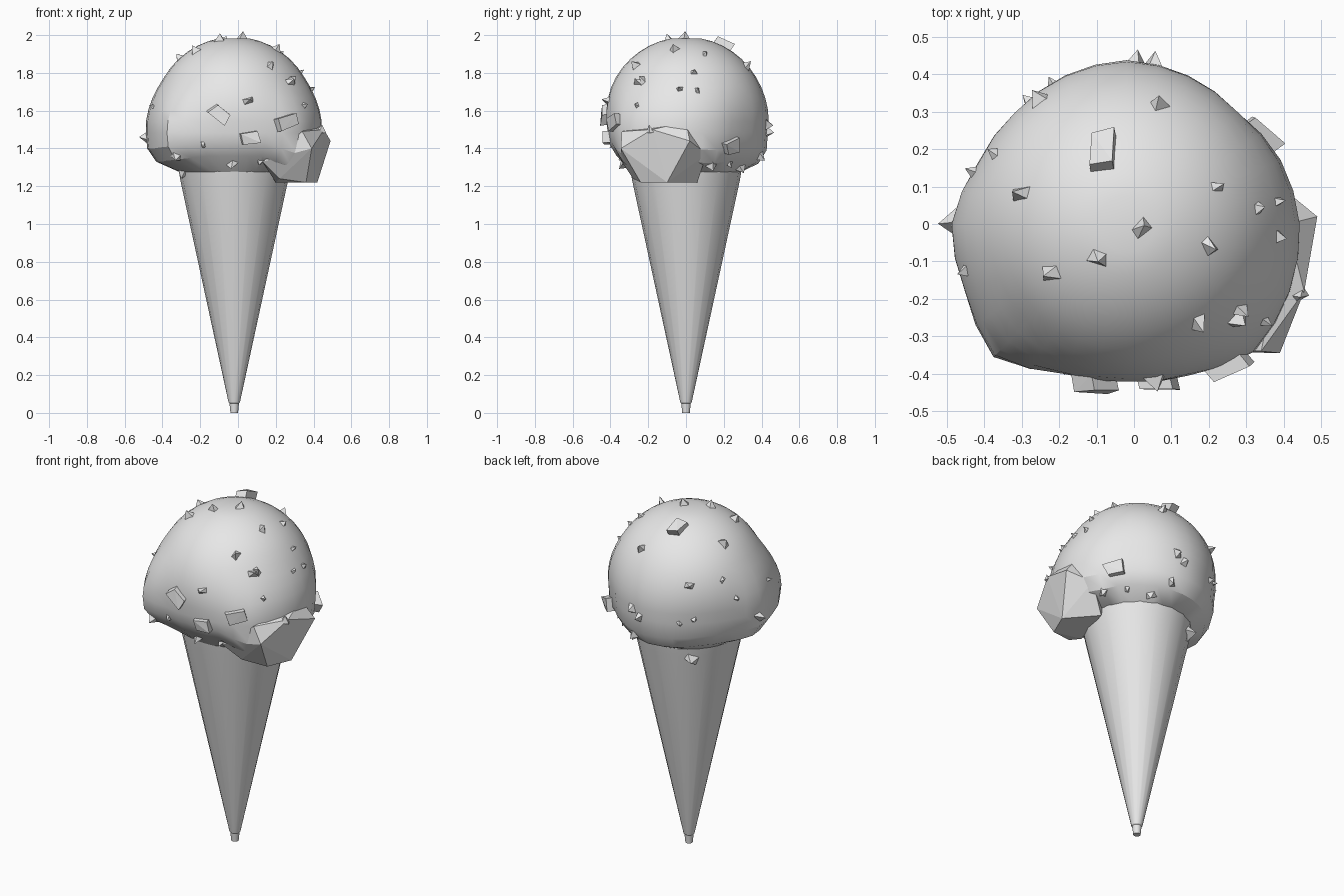
import bpy, bmesh, math, random
from mathutils import Vector
from mathutils.bvhtree import BVHTree

if "Cube" in bpy.data.objects:
    bpy.data.objects.remove(bpy.data.objects["Cube"])

random.seed(4)
CX, CZ, R = -0.02, 1.56, 0.43   # scoop centre and radius

grey = bpy.data.materials.new("plain_grey")
grey.diffuse_color = (0.8, 0.8, 0.8, 1)
grey.use_nodes = True
grey.node_tree.nodes["Principled BSDF"].inputs["Base Color"].default_value = grey.diffuse_color


def finish(bm, name, angle):
    bmesh.ops.recalc_face_normals(bm, faces=bm.faces)
    me = bpy.data.meshes.new(name)
    bm.to_mesh(me)
    bm.free()
    me.materials.append(grey)
    ob = bpy.data.objects.new(name, me)
    bpy.context.collection.objects.link(ob)
    bpy.ops.object.select_all(action='DESELECT')
    ob.select_set(True)
    bpy.context.view_layer.objects.active = ob
    if angle:
        bpy.ops.object.shade_smooth_by_angle(angle=math.radians(angle))
    return ob


def skin(bm, rings):
    """Join rings of equal length with quads and cap both ends."""
    loops = [[bm.verts.new(p) for p in ring] for ring in rings]
    n = len(loops[0])
    for a, b in zip(loops, loops[1:]):
        for i in range(n):
            j = (i + 1) % n
            bm.faces.new((a[i], a[j], b[j], b[i]))
    bm.faces.new(loops[0])
    bm.faces.new(loops[-1])


def hull(bm, pts):
    vs = [bm.verts.new(p) for p in pts]
    res = bmesh.ops.convex_hull(bm, input=vs)
    junk = [v for v in res["geom_interior"] + res["geom_unused"]
            if isinstance(v, bmesh.types.BMVert)]
    bmesh.ops.delete(bm, geom=list(set(junk)), context='VERTS')


# Cone with a small plugged tip
bm = bmesh.new()
N = 20
profile = [(.02, 0), (.025, .05), (.03, .055), (.285, 1.23), (.30, 1.32)]
skin(bm, [[(CX + r * math.cos(2 * math.pi * i / N), r * math.sin(2 * math.pi * i / N), z)
           for i in range(N)] for r, z in profile])
finish(bm, "cone", 30)

# Scoop: round on top, bulging out and hemmed below (16 directions from +x)
BULGE = [.47, .45, .42, .43, .44, .43, .42, .43, .475, .475, .51, .435, .42, .44, .49, .48]
HEM = [1.33, 1.32, 1.34, 1.33, 1.32, 1.32, 1.33, 1.33, 1.33, 1.33, 1.34, 1.36, 1.36, 1.36, 1.30, 1.29]
N = 32


def around(table, i):
    k = i * 16 / N
    a, f = int(k), k - int(k)
    return table[a % 16] * (1 - f) + table[(a + 1) % 16] * f


bm = bmesh.new()
rings = []
for k in range(1, 13):
    t = math.radians(2 + k * 8.2)          # angle down from the top
    z = CZ + R * math.cos(t)
    w = max(0, min(1, (1.76 - z) / .26))
    ring = []
    for i in range(N):
        a = 2 * math.pi * i / N
        r = R * math.sin(t) + (around(BULGE, i) - R) * w
        ring.append((CX + r * math.cos(a), r * math.sin(a), z))
    rings.append(ring)
for scale, lift in ((.97, .07), (.87, 0)):
    rings.append([(CX + scale * around(BULGE, i) * math.cos(2 * math.pi * i / N),
                   scale * around(BULGE, i) * math.sin(2 * math.pi * i / N),
                   around(HEM, i) + lift) for i in range(N)])
rings.append([(CX + .29 * math.cos(2 * math.pi * i / N), .29 * math.sin(2 * math.pi * i / N), 1.275)
              for i in range(N)])
skin(bm, rings)
scoop = finish(bm, "ice_cream_scoop", 28)

# Chunky drip hanging off the right front
bm = bmesh.new()
hull(bm, [(.49, .02, 1.44), (.455, -.18, 1.50), (.39, -.345, 1.40), (.34, -.34, 1.49),
          (.42, -.10, 1.22), (.22, -.28, 1.24), (.13, -.34, 1.33), (.38, .11, 1.37),
          (.41, 0, 1.54), (.28, .06, 1.22), (.2, -.2, 1.22), (.36, -.24, 1.22), (.2, 0, 1.4)])
drip = finish(bm, "ice_cream_drip", 0)

# Nut pieces: placed by looking at the scoop from several sides
solids = bmesh.new()
solids.from_mesh(scoop.data)
solids.from_mesh(drip.data)
tree = BVHTree.FromBMesh(solids)
solids.free()


def tilted(az, el):
    """View frame: origin, right, up, toward the viewer."""
    az, el = math.radians(az), math.radians(el)
    f = Vector((math.cos(az) * math.cos(el), math.sin(az) * math.cos(el), math.sin(el)))
    r = Vector((-math.sin(az), math.cos(az), 0))
    return Vector((CX, 0, CZ)), r, f.cross(r), f


O, X, Y, Z = Vector(), Vector((1, 0, 0)), Vector((0, 1, 0)), Vector((0, 0, 1))
S, M, L = .024, .034, .05
PLACES = [
    ((O, X, Z, -Y), [(.17, 1.84, M), (-.10, 1.59, L), (.05, 1.65, M), (.25, 1.54, L),
                     (.06, 1.46, L), (-.185, 1.42, S), (-.33, 1.36, M), (-.03, 1.32, M),
                     (-.45, 1.62, S), (.285, 1.76, M), (.12, 1.33, S)]),
    ((O, X, Y, Z), [(.07, .32, M), (-.08, .18, L), (-.30, .08, M), (.22, .10, S), (.02, -.01, M),
                    (-.10, -.09, M), (-.22, -.13, M), (.20, -.06, M), (.33, .04, S),
                    (.385, .06, S), (.385, -.03, S), (-.25, .33, M), (-.37, .19, S)]),
    ((O, Y, Z, X), [(-.25, 1.75, M), (-.26, 1.63, S), (-.19, 1.50, S), (.24, 1.41, L),
                    (.23, 1.32, S), (.13, 1.31, M), (.39, 1.36, M), (.43, 1.49, M)]),
    (tilted(135, 20), [(-.05, -.19, S), (-.12, -.21, S), (.19, -.09, S), (.33, -.21, M),
                       (.28, -.35, M), (.04, -.39, M), (-.33, -.31, M)]),
    (tilted(45, -20), [(.25, .09, M)]),
]
bm = bmesh.new()


def nut(p, n, s):
    """Small pyramid, or a jagged slab when large, sitting on the surface."""
    a = n.orthogonal().normalized()
    b = n.cross(a)
    ang = random.uniform(0, math.pi)
    a, b = a * math.cos(ang) + b * math.sin(ang), b * math.cos(ang) - a * math.sin(ang)
    j = lambda: random.uniform(.75, 1.2)
    base = [p + a * (sx * s * j()) + b * (sy * s * .65 * j()) - n * .015
            for sx, sy in ((1, 1), (-1, 1), (-1, -1), (1, -1))]
    if s == L:
        top = [q + n * (.03 + random.uniform(.005, .025)) + a * .012 for q in base]
    else:
        top = [p + n * (s * 1.1) + a * random.uniform(-.4, .4) * s]
    hull(bm, base + top)


for (org, r, u, f), spots in PLACES:
    for x, y, size in spots:
        start = org + r * x + u * y
        hit, normal, _, _ = tree.ray_cast(start + f * 3, -f)
        if hit is None:
            hit, normal, _, _ = tree.find_nearest(start)
        nut(hit, normal, size)
# One piece stuck on the back of the cone rim
nut(Vector((-.20, .23, 1.21)), Vector((-.6, .77, -.2)).normalized(), M)
finish(bm, "nut_pieces", 0)
